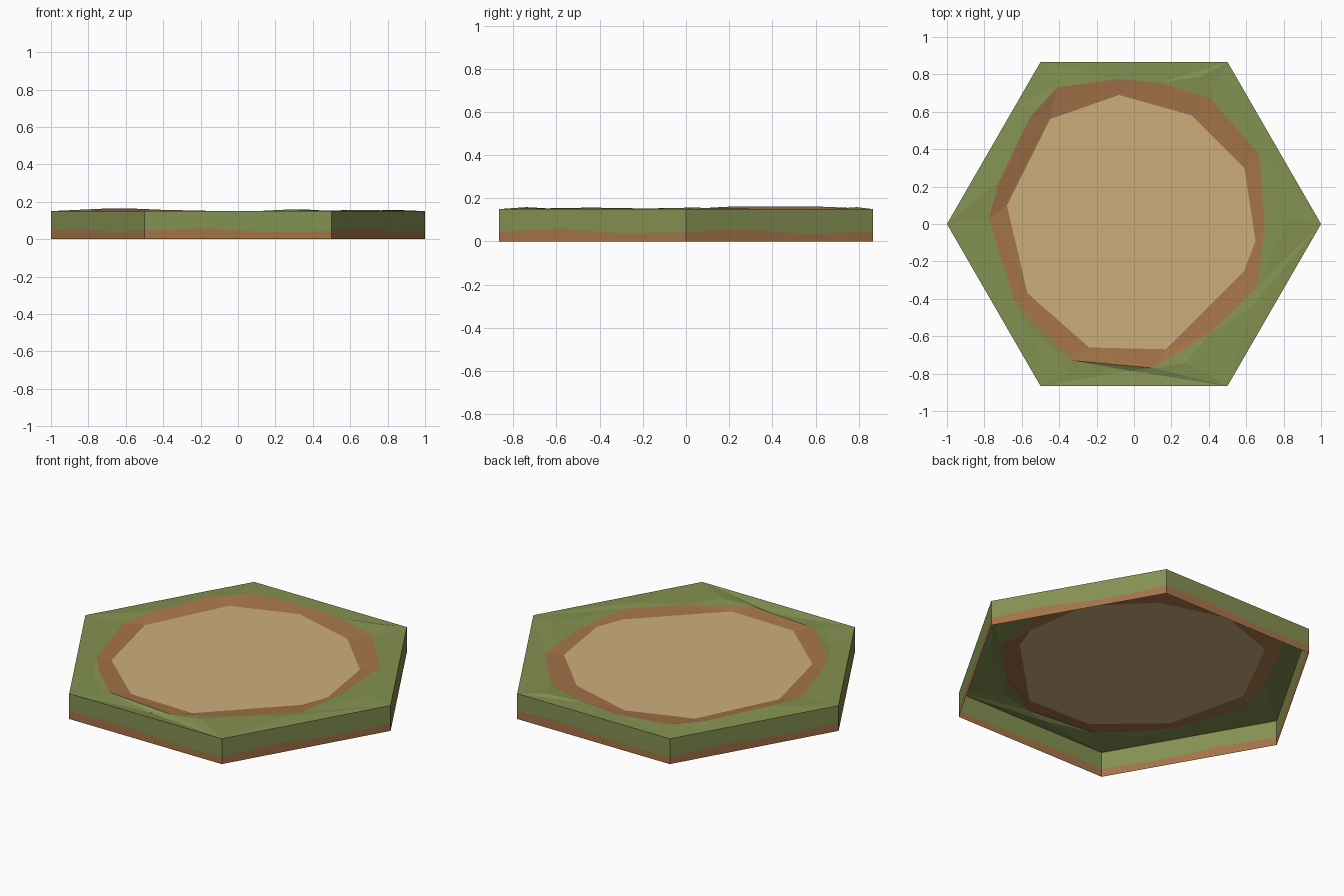
import bpy, math, random
from mathutils import Vector
from mathutils.geometry import delaunay_2d_cdt

if "Cube" in bpy.data.objects:
    bpy.data.objects.remove(bpy.data.objects["Cube"])

random.seed(4)
TOP = 0.15


def material(name, rgb):
    m = bpy.data.materials.new(name)
    lin = [(c / 255 / 12.92) if c < 11 else ((c / 255 + 0.055) / 1.055) ** 2.4 for c in rgb]
    m.diffuse_color = (*lin, 1)
    m.use_nodes = True
    m.node_tree.nodes["Principled BSDF"].inputs["Base Color"].default_value = m.diffuse_color
    return m


mats = [material("grass green", (132, 146, 82)),
        material("earth brown", (165, 116, 74)),
        material("sand", (204, 174, 125))]


def make(name, verts, faces, indices):
    me = bpy.data.meshes.new(name)
    me.from_pydata(verts, [], faces)
    for m in mats:
        me.materials.append(m)
    for p, i in zip(me.polygons, indices):
        p.material_index = i
    ob = bpy.data.objects.new(name, me)
    bpy.context.collection.objects.link(ob)
    return ob


# Outlines: hexagon edge, earth ring edge, sand edge (counter-clockwise)
hexagon = [(math.cos(k * math.pi / 3), math.sin(k * math.pi / 3), TOP) for k in range(6)]
earth = [(-.09, .775, .15), (-.41, .73, .157), (-.55, .58, .163), (-.72, .23, .163),
         (-.775, .03, .15), (-.64, -.41, .15), (-.53, -.54, .15), (-.33, -.73, .15),
         (.10, -.77, .15), (.41, -.58, .15), (.66, -.33, .15), (.70, -.02, .15),
         (.67, .37, .15), (.41, .67, .15), (.14, .755, .15)]
sand = [(x, y, .139) for x, y in
        [(-.08, .69), (-.45, .56), (-.68, .10), (-.57, -.37), (-.24, -.66),
         (.17, -.67), (.59, -.25), (.65, -.09), (.59, .30), (.31, .58)]]
# Low bumps and dips in the grass
bumps = [(.28, -.74, .159), (.63, -.44, .157), (.83, .03, .157), (.36, .79, .159),
         (-.02, -.785, .134), (-.35, -.79, .147), (-.62, .65, .153), (-.53, -.60, .143)]

# Ground surface: triangulate all outlines, colour by how many outlines enclose a face
pts = hexagon + earth + sand + bumps
h, e, s = len(hexagon), len(earth), len(sand)
loops = [list(range(h)), list(range(h, h + e)), list(range(h + e, h + e + s))]
co, _, faces, ov, _, of = delaunay_2d_cdt([Vector(p[:2]) for p in pts], [], loops, 1, 1e-5)
verts = [(c.x, c.y, pts[o[0]][2] if o else TOP) for c, o in zip(co, ov)]
make("ground_top", verts, faces, [max(0, min(2, len(f) - 1)) for f in of])

# Side walls: wavy earth band below, grass above, open underneath
SEG = 6
wave = [.045, .055, .057, .046, .038, .042]
verts, faces, idx = [], [], []
n = 6 * SEG
for k in range(6):
    a, b = Vector(hexagon[k]), Vector(hexagon[(k + 1) % 6])
    for j in range(SEG):
        p = a.lerp(b, j / SEG)
        z = wave[j] + random.uniform(-.003, .003)
        verts += [(p.x, p.y, 0), (p.x, p.y, z), (p.x, p.y, TOP)]
for i in range(n):
    q, r = 3 * i, 3 * ((i + 1) % n)
    faces += [(q, r, r + 1, q + 1), (q + 1, r + 1, r + 2, q + 2)]
    idx += [1, 0]
make("side_walls", verts, faces, idx)
